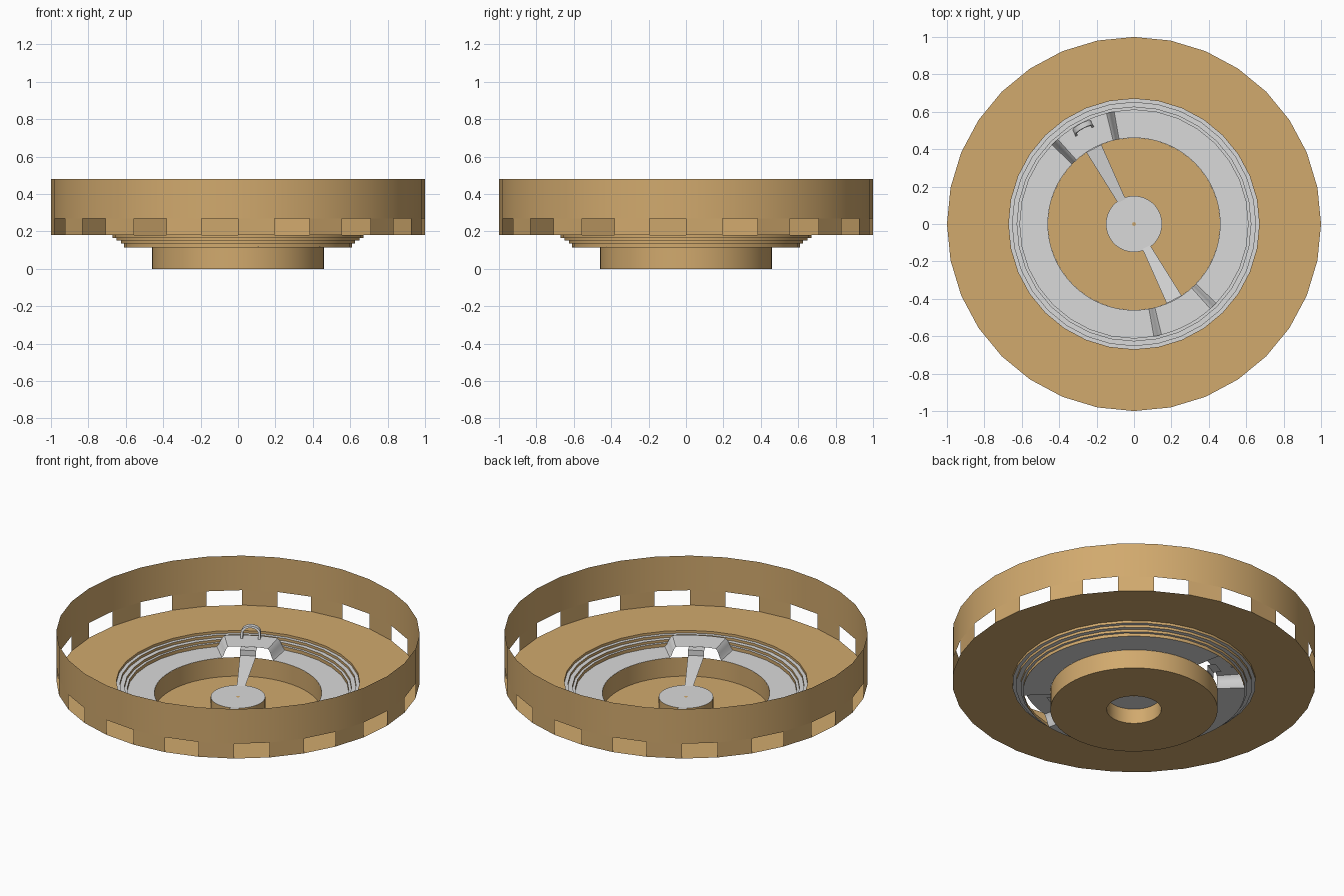
import bpy
from math import sin, cos, pi, radians
from mathutils import Vector

if "Cube" in bpy.data.objects:
    bpy.data.objects.remove(bpy.data.objects["Cube"], do_unlink=True)


def make_material(name, rgb):
    m = bpy.data.materials.new(name)
    m.use_nodes = True
    m.diffuse_color = (*rgb, 1)
    m.node_tree.nodes["Principled BSDF"].inputs["Base Color"].default_value = (*rgb, 1)
    return m


TAN = make_material("tan", (0.64, 0.40, 0.155))
GREY = make_material("light grey", (0.70, 0.70, 0.70))


def build(name, verts, faces, mat):
    mesh = bpy.data.meshes.new(name)
    mesh.from_pydata(verts, [], faces)
    mesh.materials.append(mat)
    mesh.shade_smooth()
    mesh.set_sharp_from_angle(angle=radians(30))
    obj = bpy.data.objects.new(name, mesh)
    bpy.context.collection.objects.link(obj)
    return obj


def polar(r, a, z):
    return (r * cos(a), r * sin(a), z)


def band(name, start, end, mat, sides=32, keep=lambda k: True, lift=lambda a: 0):
    """Surface of revolution between two (radius, height) points."""
    verts = []
    for k in range(sides):
        a = 2 * pi * k / sides
        verts += [polar(r, a, z + lift(a)) for r, z in (start, end)]
    faces = []
    for k in range(sides):
        if keep(k):
            i, j = 2 * k, 2 * ((k + 1) % sides)
            faces.append((i, j, j + 1, i + 1))
    return build(name, verts, faces, mat)


# Outer wall, with every second segment open along the bottom
FLOOR = 0.18
band("outer_wall", (1, 0.27), (1, 0.48), TAN)
band("wall_teeth", (1, FLOOR), (1, 0.27), TAN, keep=lambda k: k % 2 == 0)
band("wide_floor", (0.67, FLOOR), (1, FLOOR), TAN)

# Steps down to the track: tan risers and grey treads
radii = [0.67, 0.65, 0.625, 0.61]
heights = [FLOOR, 0.165, 0.15, 0.135, 0.115]
for n, r in enumerate(radii):
    band(f"step_riser_{n + 1}", (r, heights[n + 1]), (r, heights[n]), TAN)
    if n < 3:
        band(f"step_tread_{n + 1}", (radii[n + 1], heights[n + 1]), (r, heights[n + 1]), GREY)

# Track ring with two raised bridges
TRACK, RIM, RISE = 0.115, 0.46, 0.065
MID = radians(118)
HALF, RAMP = radians(17.5), radians(4)


def bridge_lift(a):
    off = abs((a - MID + pi / 2) % pi - pi / 2)
    t = min(max((HALF - off) / RAMP, 0), 1)
    return RISE * sin(t * pi / 2)


band("track_ring", (RIM, TRACK), (0.61, TRACK), GREY, sides=360, lift=bridge_lift)

# Central cup and hub
HUB, HUB_TOP = 0.15, 0.09
band("cup_wall", (RIM, 0), (RIM, TRACK), TAN, sides=64)
band("cup_floor", (HUB, 0), (RIM, 0), TAN, sides=64)
band("hub_wall", (HUB, 0), (HUB, HUB_TOP), TAN, sides=64)
band("hub_cap", (0.01, HUB_TOP), (HUB, HUB_TOP), GREY, sides=64)
band("hub_centre", (0.0005, HUB_TOP), (0.01, HUB_TOP), TAN, sides=16)

# Tapered arms from the hub up to the bridges
for side, turn in (("back", 0), ("front", pi)):
    a = MID + turn
    out = Vector((cos(a), sin(a), 0))
    across = Vector((-sin(a), cos(a), 0))
    path = [(0.14, 0.023, HUB_TOP), (0.455, 0.045, 0.128),
            (0.455, 0.045, 0.16), (0.50, 0.045, 0.16)]
    verts = []
    for r, w, z in path:
        for s in (-1, 1):
            verts.append(out * r + across * (w * s) + Vector((0, 0, z)))
    faces = [(2 * i, 2 * i + 1, 2 * i + 3, 2 * i + 2) for i in range(len(path) - 1)]
    build(f"{side}_arm", verts, faces, GREY)

# Small arched loop on the back bridge, leaning slightly outward
out = Vector((cos(MID), sin(MID), 0))
across = Vector((-sin(MID), cos(MID), 0))
base = out * 0.572 + Vector((0, 0, TRACK + RISE - 0.005))
up = Vector((0, 0, 1)) + out * 0.3


def arch_outline(half, leg, steps=10):
    arc = [(half * cos(pi * i / steps), leg + half * 0.7 * sin(pi * i / steps))
           for i in range(steps + 1)]
    return [(half, 0)] + arc + [(-half, 0)]


outer, inner = arch_outline(0.055, 0.036), arch_outline(0.043, 0.034)
verts = []
for x, h in [p for pair in zip(outer, inner) for p in pair]:
    for depth in (-0.014, 0.014):
        verts.append(base + across * x + up * h + out * depth)
faces = []
for i in range(len(outer) - 1):
    a, b = 4 * i, 4 * i + 4
    for p, q in ((0, 1), (1, 3), (3, 2), (2, 0)):
        faces.append((a + p, a + q, b + q, b + p))
build("bridge_loop", verts, faces, GREY)
